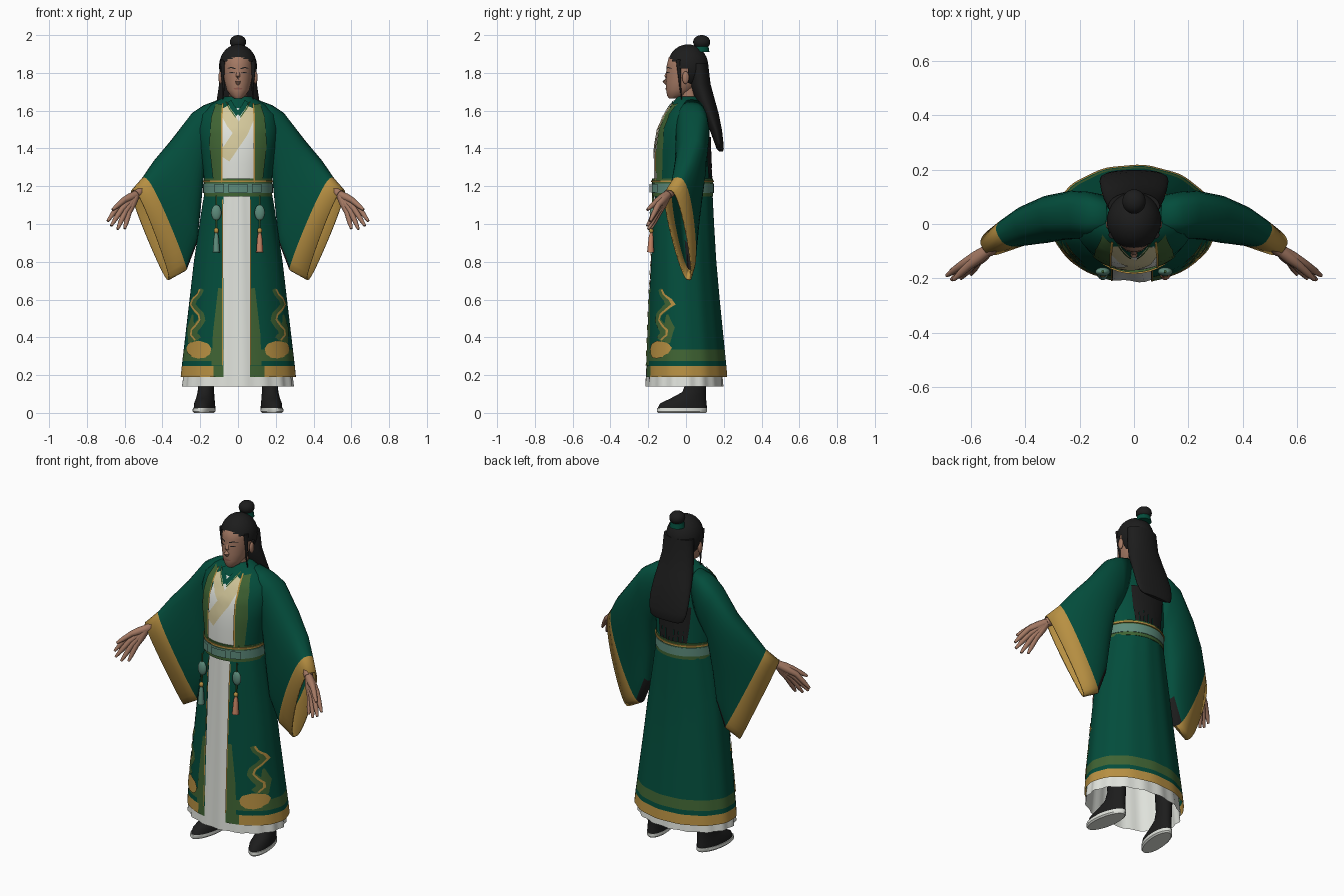
import bpy, bmesh, math
from mathutils import Vector

cube = bpy.data.objects.get("Cube")
if cube:
    bpy.data.objects.remove(cube)

COLOURS = {
    "deep_green": (.001, .074, .045), "gold": (.48, .28, .055), "cream": (.66, .58, .33),
    "white": (.74, .76, .71), "olive": (.05, .125, .033), "pale_teal": (.11, .26, .2),
    "black": (.012, .012, .012), "skin": (.37, .19, .125), "coral": (.55, .22, .12),
    "lip": (.27, .1, .075)}
MATS = {}
for label, rgb in COLOURS.items():
    m = bpy.data.materials.new(label)
    m.use_nodes = True
    m.diffuse_color = (*rgb, 1)
    bsdf = m.node_tree.nodes["Principled BSDF"]
    bsdf.inputs["Base Color"].default_value = (*rgb, 1)
    bsdf.inputs["Roughness"].default_value = .8
    MATS[label] = m
made = []


def loft(name, rings, colour, closed=True, cap=True):
    """Skin a list of rings; colour is a name or a rule of the face centre."""
    n = len(rings[0])
    verts = [tuple(p) for r in rings for p in r]
    faces = [(i * n + j, i * n + (j + 1) % n, (i + 1) * n + (j + 1) % n, (i + 1) * n + j)
             for i in range(len(rings) - 1) for j in range(n if closed else n - 1)]
    if cap and closed:
        faces += [tuple(range(n))[::-1], tuple(range(len(verts) - n, len(verts)))]
    me = bpy.data.meshes.new(name)
    me.from_pydata(verts, [], faces)
    slots = []
    for p in me.polygons:
        c = colour if isinstance(colour, str) else colour(p.center)
        if c not in slots:
            slots.append(c)
            me.materials.append(MATS[c])
        p.material_index = slots.index(c)
    ob = bpy.data.objects.new(name, me)
    bpy.context.collection.objects.link(ob)
    made.append(ob)
    return ob


def at(rows, z):
    """Half width, front and back of a body at height z."""
    for a, b in zip(rows, rows[1:]):
        if z <= b[0]:
            t = max(0, (z - a[0]) / (b[0] - a[0]))
            return [a[k] + (b[k] - a[k]) * t for k in (1, 2, 3)]
    return rows[-1][1:]


def body(name, rows, colour, cx=0, shear=0, cols=40, wave=0, cap=True):
    """Stack of ellipses given as (z, half width, front y, back y)."""
    rings = []
    for k, (z, hx, f, b) in enumerate(rows):
        ring = []
        for j in range(cols):
            a = math.tau * j / cols
            r = 1 + wave * math.sin(a * 16) * (1 - k / len(rows))
            y = (f + b) / 2 - (b - f) / 2 * math.cos(a) * r
            ring.append((cx + hx * math.sin(a) * r - shear * y, y, z))
        rings.append(ring)
    return loft(name, rings, colour, cap=cap)


def strip(name, pts, colour, rows, off=.004, back=False, across=4, steps=5):
    """Thin plate laid on a body along points (x, z, width)."""
    path = []
    for a, b in zip(pts, pts[1:]):
        path += [[a[k] + (b[k] - a[k]) * i / steps for k in range(3)] for i in range(steps)]
    path.append(pts[-1])
    rings = []
    for i, (x, z, w) in enumerate(path):
        p, q = path[max(i - 1, 0)], path[min(i + 1, len(path) - 1)]
        d = Vector((q[0] - p[0], q[1] - p[1])).normalized()
        ring = []
        for k in range(across + 1):
            u = w * (k / across - .5)
            px, pz = x - d.y * u, z + d.x * u
            hx, f, b = at(rows, pz)
            s = math.sqrt(max(0, 1 - (px / hx) ** 2)) * (b - f) / 2 + off
            ring.append((px, (f + b) / 2 + (s if back else -s), pz))
        rings.append(ring)
    return loft(name, rings, colour, closed=False)


def tube(name, pts, radii, colour, n=10):
    pts = [Vector(p) for p in pts]
    rings = []
    for i, p in enumerate(pts):
        q = (pts[min(i + 1, len(pts) - 1)] - pts[max(i - 1, 0)]).to_track_quat('Z', 'Y')
        rings.append([p + q @ Vector((math.cos(math.tau * j / n), math.sin(math.tau * j / n), 0)) * radii[i]
                      for j in range(n)])
    return loft(name, rings, colour)


def ball(name, loc, size, colour):
    bpy.ops.mesh.primitive_uv_sphere_add(segments=40, ring_count=28, location=loc)
    ob = bpy.context.object
    ob.name, ob.scale = name, size
    ob.data.materials.append(MATS[colour])
    made.append(ob)
    return ob


# Under-skirt and outer skirt, open at the front
body("under_skirt", [(.14, .292, -.212, .195), (.5, .25, -.196, .165), (1.15, .165, -.17, .125)],
     "white", cols=96, wave=.02, cap=False)
SKIRT = [(.2, .305, -.214, .218), (.6, .258, -.2, .178), (.8, .235, -.19, .16),
         (1, .205, -.183, .148), (1.1, .19, -.178, .143), (1.2, .172, -.168, .138)]
rings = []
for z in (.19, .248, .275, .335, .4, .5, .6, .7, .8, .9, 1, 1.1, 1.2):
    hx, f, b = at(SKIRT, z)
    a0, a1 = math.asin(.063 / hx), math.tau - math.asin(.078 / hx)
    ring = []
    for j in range(65):
        a = a0 + (a1 - a0) * j / 64
        r = 1 + .008 * math.sin(a * 13) * math.sin(a / 2)
        ring.append((hx * math.sin(a) * r, (f + b) / 2 - (b - f) / 2 * math.cos(a) * r, z))
    rings.append(ring)


def skirt_rule(c):
    if c.z < .248:
        return "gold" if c.y > -.17 or abs(c.x) > .13 else "olive"
    return "olive" if .275 < c.z < .335 else "deep_green"


loft("outer_skirt", rings, skirt_rule, closed=False)

# Embroidery on the skirt front
for s, edge in ((1, .063), (-1, .078)):
    strip("skirt_border", [(s * (edge + .032), .25, .06), (s * (edge + .03), .42, .05),
                           (s * (edge + .016), .66, .022)], "olive", SKIRT)
    strip("skirt_edge", [(s * (edge + .004), .25, .006), (s * (edge + .004), 1.13, .006)],
          "gold", SKIRT, .006, steps=16)
    strip("cloud_motif", [(s * .145, .325, .03), (s * .165, .33, .075), (s * .21, .335, .095),
                          (s * .25, .335, .075), (s * .27, .33, .03)], "gold", SKIRT, .007)
    wavy = [(s * (.215 + .025 * math.sin(k * 1.1)), .385 + k * .027, .05 - k * .003) for k in range(11)]
    strip("scroll_motif", wavy, "olive", SKIRT, .005, steps=2)
    strip("scroll_line", [(x + s * .012, z, .009) for x, z, w in wavy], "gold", SKIRT, .007, steps=2)
    strip("side_motif", [(s * .255, .37, .02), (s * .25, .45, .035), (s * .24, .52, .008)],
          "olive", SKIRT, .005)

# Torso with layered collars
TORSO = [(1.14, .175, -.165, .135), (1.28, .183, -.168, .13), (1.4, .2, -.165, .125),
         (1.5, .212, -.148, .125), (1.58, .2, -.112, .118), (1.63, .15, -.08, .1), (1.675, .07, -.045, .075)]
body("torso", TORSO, "deep_green", cols=56)
strip("inner_shirt", [(0, 1.2, .18), (0, 1.5, .18), (0, 1.615, .15)], "white", TORSO, .003, across=10)
strip("under_collar", [(-.075, 1.615, .06), (-.03, 1.535, .065), (.03, 1.46, .06)], "cream", TORSO, .005)
strip("over_collar", [(.075, 1.615, .065), (.02, 1.49, .07), (-.075, 1.35, .07)], "cream", TORSO, .007)
for s in (1, -1):
    strip("lapel", [(s * .11, 1.24, .045), (s * .12, 1.42, .065), (s * .115, 1.56, .055),
                    (s * .1, 1.635, .035)], "olive", TORSO, .008)
    strip("lapel_edge", [(s * .086, 1.22, .008), (s * .087, 1.42, .008), (s * .087, 1.56, .008),
                         (s * .08, 1.64, .008)], "gold", TORSO, .011)
    strip("neck_collar", [(s * .046, 1.65, .024), (s * .03, 1.62, .026), (0, 1.58, .026)],
          "deep_green", TORSO, .009)
    strip("neck_trim", [(s * .064, 1.648, .006), (s * .046, 1.612, .006), (s * .012, 1.565, .006)],
          "olive", TORSO, .01)

# Belt, clasps and hanging ornaments
for name, z0, z1, grow, col in (("belt", 1.165, 1.215, .012, "pale_teal"),
                                ("belt_trim", 1.145, 1.165, .009, "olive"),
                                ("belt_trim", 1.215, 1.24, .009, "olive"),
                                ("belt_cord", 1.222, 1.231, .014, "gold")):
    body(name, [(z, .172 + grow, -.17 - grow, .135 + grow) for z in (z0, z1)], col)
BELT = [(1.1, .187, -.184, .149), (1.3, .187, -.184, .149)]
for x, w in ((-.1, .05), (0, .1), (.1, .05)):
    strip("belt_clasp", [(x - w / 2, 1.19, .045), (x + w / 2, 1.19, .045)], "pale_teal", BELT, .009)
for s, col in ((1, "coral"), (-1, "pale_teal")):
    x = s * .115
    tube("ornament_cord", [(x, -.175, 1.15), (x, -.182, .94)], (.005, .005), "olive")
    ball("hanging_pouch", (x, -.176, 1.06), (.027, .016, .042), "pale_teal")
    ball("tassel_bead", (x, -.184, .965), (.013, .012, .015), "gold")
    tube("tassel", [(x, -.183, .955), (x, -.185, .93), (x, -.188, .85)], (.008, .013, .019), col)

# Wide sleeves: top point, bottom point, half thickness, turn
SLEEVE = [((.1, .03, 1.655), (.13, .03, 1.36), .085, 0),
          ((.18, .035, 1.625), (.16, .03, 1.32), .095, 0),
          ((.24, .04, 1.585), (.185, .025, 1.26), .098, .1),
          ((.345, .025, 1.445), (.205, .02, 1.08), .093, .25),
          ((.435, -.01, 1.335), (.225, .02, .9), .085, .4),
          ((.497, -.045, 1.245), (.28, .025, .755), .068, .5),
          ((.555, -.09, 1.18), (.37, .015, .705), .055, .55)]
FINGERS = (((.63, -.148, 1.1), (.69, -.19, 1.015)), ((.615, -.153, 1.08), (.672, -.205, .99)),
           ((.597, -.15, 1.066), (.638, -.2, .972)), ((.578, -.142, 1.062), (.6, -.185, .975)),
           ((.605, -.15, 1.125), (.665, -.205, 1.075)))
for s in (1, -1):
    rings = []
    for top, low, th, turn in SLEEVE:
        top, low = Vector(top), Vector(low)
        side = Vector((math.sin(turn), math.cos(turn), 0))
        ring = []
        for j in range(32):
            t = math.tau * j / 32
            wide = math.copysign(abs(math.sin(t)) ** .7, math.sin(t)) * (.85 + .15 * math.cos(t))
            p = (top + low) / 2 + (top - low) / 2 * math.cos(t) + side * th * wide
            ring.append((p.x * s, p.y, p.z))
        rings.append(ring)
    sleeve = loft("sleeve", rings, "deep_green", cap=False)
    for extra in ("gold", "black"):
        sleeve.data.materials.append(MATS[extra])
    for p in sleeve.data.polygons:
        row, col = divmod(p.index, 32)
        if row == 5:
            p.material_index = 1
        elif row == 4 and 14 <= col <= 17:
            p.material_index = 2
    solid = sleeve.modifiers.new("cloth", 'SOLIDIFY')
    solid.thickness, solid.offset = .008, 0
    # Arm and hand
    flip = Vector((s, 1, 1))
    wrist = Vector((.54, -.098, 1.155))
    tube("forearm", [Vector((.46, -.03, 1.215)) * flip, wrist * flip], (.03, .026), "skin")
    for knuckle, tip in FINGERS:
        k, t = Vector(knuckle), Vector(tip)
        tube("finger", [p * flip for p in (wrist, wrist.lerp(k, .5), k, k.lerp(t, .6), t)],
             (.022, .022, .016, .013, .007), "skin")
    # Boots
    body("sole", [(0, .05, -.148, .105), (.008, .058, -.154, .112), (.026, .057, -.153, .112)],
         "white", s * .177, s * .13)
    body("boot", [(.026, .055, -.15, .111), (.05, .054, -.138, .109), (.075, .048, -.085, .106),
                  (.11, .043, -.02, .106), (.16, .043, 0, .108), (.45, .055, -.02, .11)],
         "black", s * .175, s * .12, 24)

# Neck, head and face
tube("neck", [(0, .025, 1.58), (0, .01, 1.76)], (.052, .045), "skin", 20)
HEAD = [(1.665, .02, -.09, -.04), (1.68, .04, -.1, 0), (1.71, .06, -.105, .04), (1.75, .07, -.106, .07),
        (1.79, .076, -.104, .085), (1.84, .078, -.102, .095), (1.88, .075, -.092, .09), (1.92, .05, -.05, .07)]
body("head", HEAD, "skin")
tube("nose", [(0, -.092, 1.815), (0, -.104, 1.78), (0, -.111, 1.757), (0, -.1, 1.742)],
     (.008, .011, .014, .01), "skin", 16)
strip("lips", [(-.023, 1.716, .004), (0, 1.717, .012), (.023, 1.716, .004)], "lip", HEAD, .003)
for s in (1, -1):
    strip("eyebrow", [(s * .014, 1.822, .006), (s * .035, 1.829, .006), (s * .056, 1.824, .003)],
          "black", HEAD, .003)
    strip("eye", [(s * .017, 1.8, .002), (s * .032, 1.802, .006), (s * .048, 1.801, .002)],
          "black", HEAD, .003)
    ball("ear", (s * .093, -.002, 1.775), (.011, .018, .033), "skin")
    tube("side_lock", [(s * .08, -.04, 1.87), (s * .081, -.034, 1.78), (s * .076, -.03, 1.72),
                       (s * .082, -.02, 1.64)], (.014, .008, .005, .002), "black")

# Hair cap, open over the face
cap = ball("hair_cap", (0, .01, 1.835), (.1, .108, .116), "black")
bm = bmesh.new()
bm.from_mesh(cap.data)
gone = []
for f in bm.faces:
    c = f.calc_center_median()
    hairline = .38 - .3 * c.x ** 2
    if c.z < -.85 or (c.y < -.45 and c.z < hairline) or (c.y < -.05 and c.z < -.15):
        gone.append(f)
bmesh.ops.delete(bm, geom=gone, context='FACES')
bm.to_mesh(cap.data)
bm.free()

# Topknot and long back hair
ball("topknot", (0, .083, 1.963), (.043, .045, .037), "black")
body("hair_ribbon", [(1.91, .043, .04, .124), (1.94, .037, .047, .119)], "deep_green")
body("long_hair", [(1.385, .08, .175, .195), (1.397, .108, .162, .2), (1.44, .123, .147, .197),
                   (1.5, .127, .125, .19), (1.58, .122, .085, .174), (1.66, .112, .045, .152),
                   (1.74, .1, .02, .13), (1.85, .094, .015, .117)], "black")
for k in range(7):
    x = (k - 3) * .029
    strip("loose_strand", [(x * 1.1, 1.46, .034), (x, 1.34, .03), (x * .9, 1.242, .022)],
          "black", TORSO, .008, back=True)

# Smooth shading with sharp edges kept
bpy.ops.object.select_all(action='DESELECT')
for ob in made:
    ob.select_set(True)
bpy.context.view_layer.objects.active = made[0]
bpy.ops.object.shade_smooth_by_angle(angle=math.radians(40))
